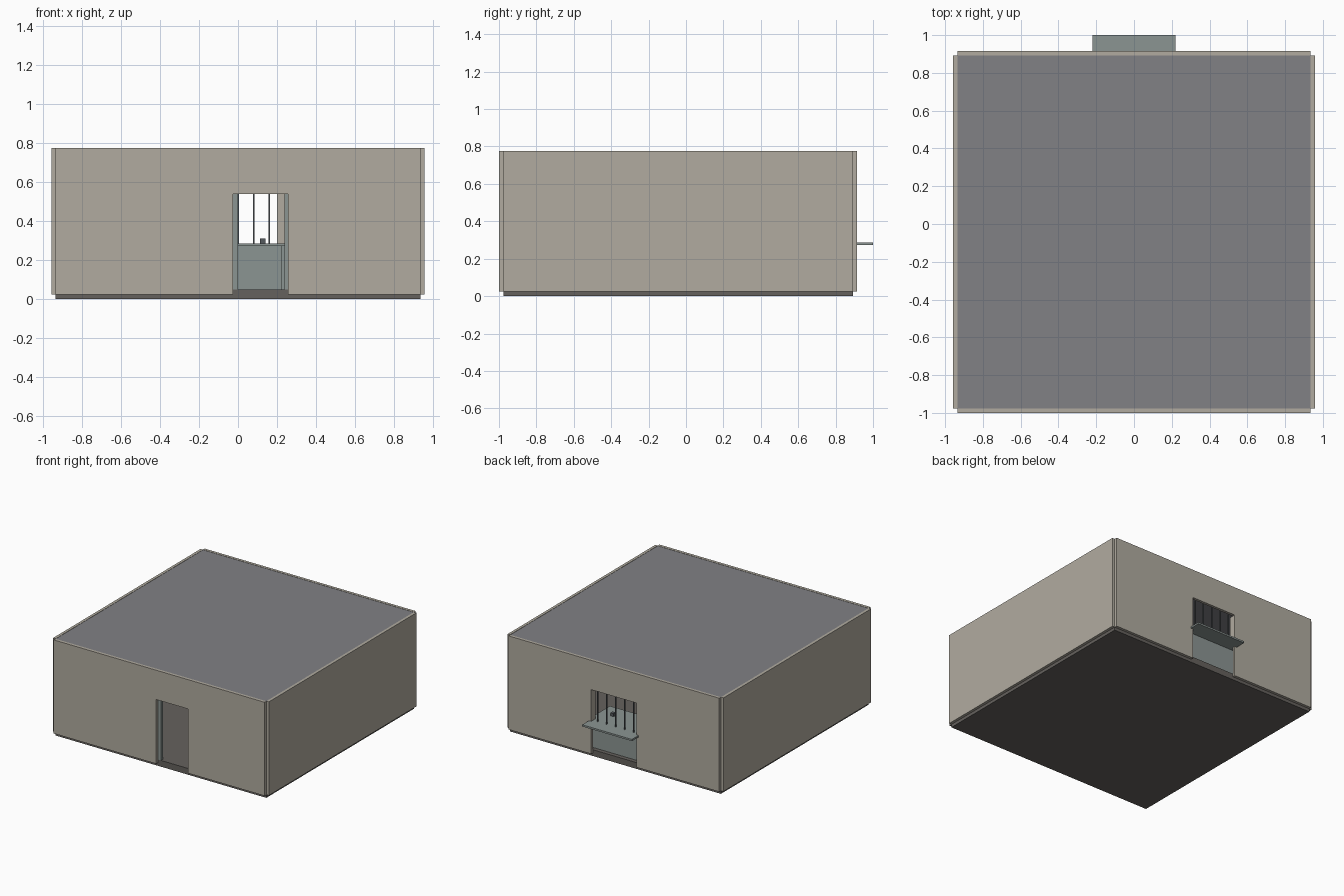
import bpy, bmesh
from mathutils import Vector

if "Cube" in bpy.data.objects:
    bpy.data.objects.remove(bpy.data.objects["Cube"])


def material(name, rgb):
    m = bpy.data.materials.new(name)
    m.diffuse_color = (*rgb, 1)
    m.use_nodes = True
    m.node_tree.nodes["Principled BSDF"].inputs["Base Color"].default_value = m.diffuse_color
    return m


PLASTER = material("plaster", (0.44, 0.41, 0.35))
ROOF = material("roof_grey", (0.22, 0.22, 0.235))
STONE = material("dark_stone", (0.13, 0.12, 0.11))
STEEL = material("painted_steel", (0.26, 0.30, 0.29))
DARK = material("dark_metal", (0.09, 0.10, 0.11))


def finish(name, bm, mat):
    bmesh.ops.recalc_face_normals(bm, faces=bm.faces)
    me = bpy.data.meshes.new(name)
    bm.to_mesh(me)
    bm.free()
    me.materials.append(mat)
    ob = bpy.data.objects.new(name, me)
    bpy.context.collection.objects.link(ob)
    return ob


def box(name, x, y, z, mat):
    """Box from three (min, max) ranges."""
    bm = bmesh.new()
    bmesh.ops.create_cube(bm, size=1)
    for v in bm.verts:
        v.co = [(r[0] + r[1]) / 2 + c * (r[1] - r[0]) for r, c in zip((x, y, z), v.co)]
    return finish(name, bm, mat)


def wall_with_opening(name, y, x0, x1):
    """Wall with a doorway cut from its lower edge, extruded along y."""
    outline = [(-W, Z0), (x0, Z0), (x0, HEAD), (x1, HEAD),
               (x1, Z0), (W, Z0), (W, TOP), (-W, TOP)]
    bm = bmesh.new()
    f = bm.faces.new([bm.verts.new((px, y[0], pz)) for px, pz in outline])
    ext = bmesh.ops.extrude_face_region(bm, geom=[f], use_keep_orig=True)
    moved = [g for g in ext["geom"] if isinstance(g, bmesh.types.BMVert)]
    bmesh.ops.translate(bm, verts=moved, vec=Vector((0, y[1] - y[0], 0)))
    return finish(name, bm, PLASTER)


W, T = 0.935, 0.022              # inner half width, wall thickness
FRONT, BACK = -0.977, 0.893      # inner wall planes
Z0, FLOOR, HEAD, TOP = 0.025, 0.05, 0.54, 0.775
SHELF = (0.272, 0.286)

# Floor and roof slabs fit between the walls
box("floor_slab", (-W, W), (FRONT, BACK), (0, FLOOR), STONE)
box("roof_slab", (-W, W), (FRONT, BACK), (0.725, TOP - 0.002), ROOF)

# Walls, left open at the corners
for side, s in (("left", -1), ("right", 1)):
    box(side + "_wall", sorted((s * W, s * (W + T))), (FRONT, BACK), (Z0, TOP), PLASTER)
wall_with_opening("front_wall", (-1.0, FRONT), -0.025, 0.257)
wall_with_opening("back_wall", (BACK, BACK + T), -0.2, 0.2)

# Door frame behind the front opening
box("door_jamb_left", (-0.025, 0.0), (FRONT, FRONT + 0.025), (FLOOR, HEAD), STEEL)
box("door_jamb_right", (0.239, 0.257), (FRONT, FRONT + 0.025), (FLOOR, HEAD), STEEL)

# Service counter through the back opening: outer shelf and inner desk top
box("outer_shelf", (-0.22, 0.22), (BACK + T, 1.0), SHELF, STEEL)
box("counter_sill", (-0.2, 0.2), (BACK, BACK + T), SHELF, STEEL)
box("counter_top", (-0.24, 0.24), (0.62, BACK), SHELF, STEEL)
box("counter_panel", (-0.22, 0.22), (0.845, 0.86), (FLOOR, SHELF[0]), STEEL)

# Counter ends and window reveals
for side, s in (("left", -1), ("right", 1)):
    box("counter_end_" + side, sorted((s * 0.22, s * 0.24)), (0.66, 0.86),
        (FLOOR, SHELF[0]), STEEL)
    box("window_reveal_" + side, sorted((s * 0.2, s * 0.24)), (0.86, BACK),
        (SHELF[1], HEAD), PLASTER)

# Window bars
for i in range(5):
    x = (i - 2) * 0.08
    box(f"window_bar_{i + 1}", (x - 0.004, x + 0.004), (0.886, 0.894),
        (SHELF[1], HEAD), DARK)

# Small boxes on the counter
box("counter_box", (0.113, 0.14), (0.73, 0.757), (SHELF[1], 0.31), DARK)
box("counter_box_small", (-0.14, -0.12), (0.76, 0.78), (SHELF[1], 0.305), DARK)
